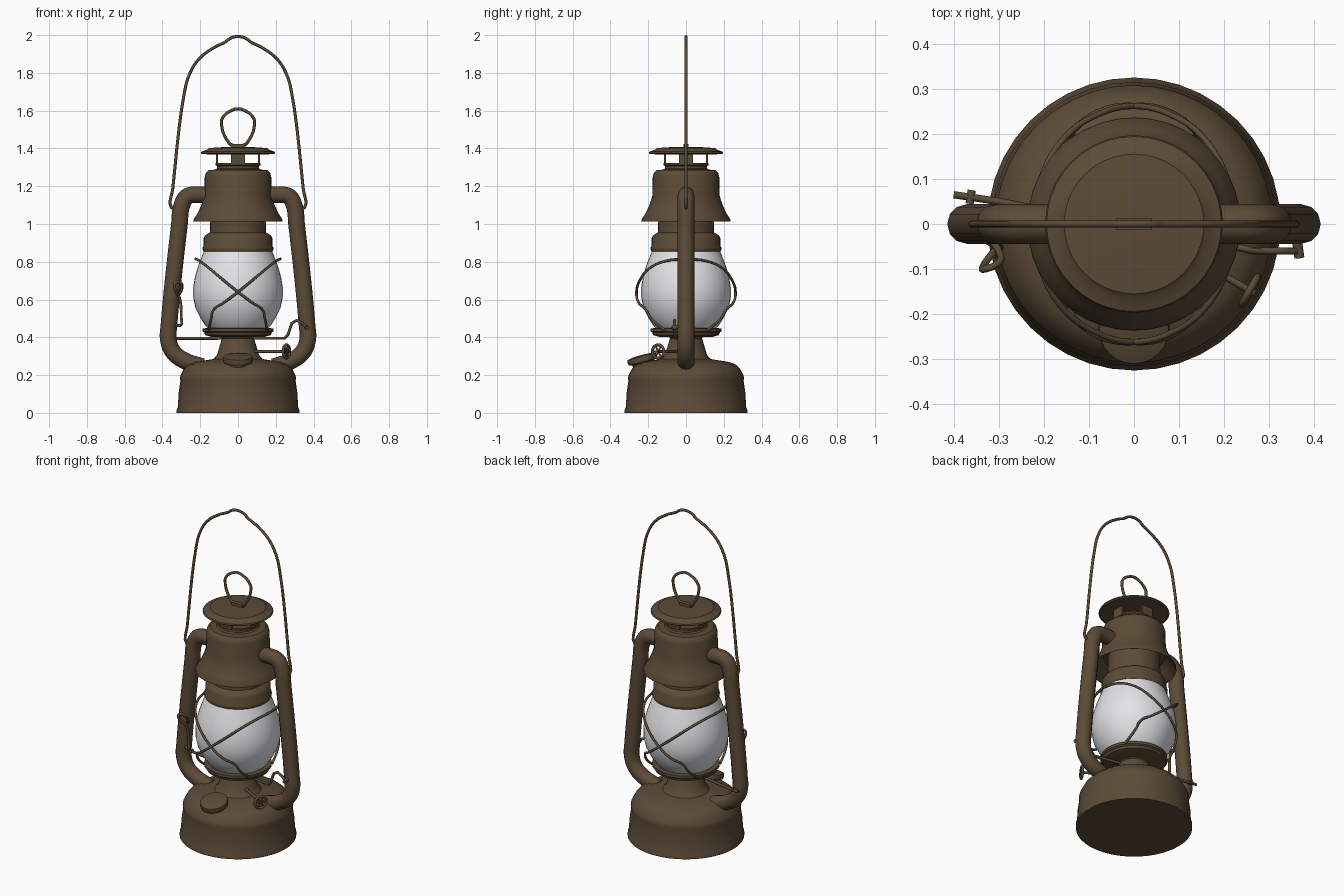
import bpy, bmesh, math
from mathutils import Vector, Matrix

if "Cube" in bpy.data.objects:
    bpy.data.objects.remove(bpy.data.objects["Cube"])


def material(name, color):
    m = bpy.data.materials.new(name)
    m.use_nodes = True
    m.diffuse_color = color
    b = m.node_tree.nodes["Principled BSDF"]
    b.inputs["Base Color"].default_value = color
    b.inputs["Roughness"].default_value = 0.6
    return m


BROWN = material("aged brown metal", (0.108, 0.070, 0.038, 1))
WHITE = material("frosted white glass", (0.80, 0.82, 0.85, 1))


def smooth(ob, angle=35):
    bpy.ops.object.select_all(action="DESELECT")
    ob.select_set(True)
    bpy.context.view_layer.objects.active = ob
    bpy.ops.object.shade_smooth_by_angle(angle=math.radians(angle))


def finish(name, bm, mat=BROWN):
    bmesh.ops.recalc_face_normals(bm, faces=bm.faces)
    me = bpy.data.meshes.new(name)
    bm.to_mesh(me)
    bm.free()
    me.materials.append(mat)
    ob = bpy.data.objects.new(name, me)
    bpy.context.collection.objects.link(ob)
    smooth(ob)
    return ob


def lathe(name, profile, mat=BROWN, steps=40, matrix=Matrix()):
    """Spin a list of (radius, height) points round the z axis."""
    bm = bmesh.new()
    vs = [bm.verts.new((r, 0, z)) for r, z in profile]
    es = [bm.edges.new(p) for p in zip(vs, vs[1:])]
    bmesh.ops.spin(bm, geom=vs + es, cent=(0, 0, 0), axis=(0, 0, 1),
                   angle=math.tau, steps=steps, use_merge=True)
    bmesh.ops.remove_doubles(bm, verts=bm.verts, dist=1e-5)
    bm.transform(matrix)
    return finish(name, bm, mat)


def wire(name, points, radius=0.008, cyclic=False, curved=True, sides=2):
    """Round bar along a path, turned into a mesh."""
    cu = bpy.data.curves.new(name, "CURVE")
    cu.dimensions = "3D"
    cu.bevel_depth = radius
    cu.bevel_resolution = sides
    cu.resolution_u = 5
    cu.use_fill_caps = True
    sp = cu.splines.new("BEZIER")
    sp.bezier_points.add(len(points) - 1)
    for bp, p in zip(sp.bezier_points, points):
        bp.co = p
        bp.handle_left_type = bp.handle_right_type = "AUTO" if curved else "VECTOR"
    sp.use_cyclic_u = cyclic
    cu.materials.append(BROWN)
    ob = bpy.data.objects.new(name, cu)
    bpy.context.collection.objects.link(ob)
    bpy.ops.object.select_all(action="DESELECT")
    ob.select_set(True)
    bpy.context.view_layer.objects.active = ob
    bpy.ops.object.convert(target="MESH")
    ob = bpy.context.object
    smooth(ob, 50)
    return ob


def mirrored(points, sx=1, sy=1):
    return [(x * sx, y * sy, z) for x, y, z in points]


# Fuel tank and burner
lathe("fuel_tank", [(0, 0), (0.325, 0), (0.325, 0.015), (0.318, 0.03), (0.315, 0.1),
                    (0.305, 0.17), (0.308, 0.185), (0.304, 0.2), (0.285, 0.235),
                    (0.26, 0.258), (0.225, 0.27), (0.13, 0.285), (0, 0.285)])
lathe("burner_cone", [(0.14, 0.275), (0.12, 0.295), (0.11, 0.31), (0.085, 0.395),
                      (0.1, 0.41), (0, 0.41)])
lathe("burner_collar", [(0, 0.4), (0.14, 0.402), (0.175, 0.412), (0.178, 0.425),
                        (0.188, 0.432), (0.188, 0.447), (0.15, 0.45), (0, 0.45)])

# Glass globe
lathe("glass_globe", [(0.15, 0.44), (0.172, 0.46), (0.2, 0.505), (0.225, 0.555),
                      (0.237, 0.61), (0.237, 0.665), (0.228, 0.72), (0.212, 0.775),
                      (0.195, 0.82), (0.178, 0.865)], WHITE)

# Chimney, hood and cap
lathe("chimney", [(0, 0.86), (0.183, 0.855), (0.188, 0.865), (0.188, 0.875), (0.182, 0.885),
                  (0.182, 0.925), (0.172, 0.942), (0.148, 0.955), (0.145, 1.1)])
lathe("hood", [(0.145, 1.09), (0.17, 1.09), (0.198, 1.06), (0.228, 1.018), (0.236, 1.014),
               (0.236, 1.022), (0.212, 1.06), (0.192, 1.105), (0.178, 1.15), (0.176, 1.25),
               (0.17, 1.272), (0.155, 1.285), (0.12, 1.288), (0.112, 1.295),
               (0.112, 1.308), (0.12, 1.312), (0.12, 1.322), (0, 1.322)])
lathe("cap", [(0, 1.368), (0.12, 1.368), (0.19, 1.37), (0.197, 1.376), (0.194, 1.383),
              (0.165, 1.393), (0.155, 1.402), (0.08, 1.407), (0, 1.409)])
for i, side in enumerate(("front", "left", "back", "right")):
    bm = bmesh.new()
    bmesh.ops.create_cube(bm, size=1)
    bm.transform(Matrix.Rotation(i * math.pi / 2, 4, "Z")
                 @ Matrix.Translation((0, -0.112, 1.345))
                 @ Matrix.Diagonal((0.075, 0.01, 0.06, 1)))
    finish("vent_post_" + side, bm)

# Lifting loop on the cap
bm = bmesh.new()
bmesh.ops.create_cube(bm, size=1)
bm.transform(Matrix.Translation((0, 0, 1.412)) @ Matrix.Diagonal((0.078, 0.026, 0.024, 1)))
finish("loop_bracket", bm)
half = [(0.035, 0, 1.42), (0.05, 0, 1.432), (0.088, 0, 1.535), (0.08, 0, 1.565),
        (0.03, 0, 1.603)]
wire("cap_loop", half + [(0, 0, 1.61)] + mirrored(half[::-1], -1), 0.008, cyclic=True)

# Carrying handle
half = [(0.325, 0, 1.1), (0.34, 0, 1.085), (0.354, 0, 1.09), (0.345, 0, 1.19),
        (0.283, 0, 1.7), (0.262, 0, 1.78), (0.21, 0, 1.87), (0.125, 0, 1.935),
        (0.07, 0, 1.962), (0.037, 0, 1.985)]
wire("carrying_handle", half + [(0, 0, 1.992)] + mirrored(half[::-1], -1), 0.008)

# Side air tubes
tube = [(0.15, 0, 1.15), (0.22, 0, 1.155), (0.27, 0, 1.145), (0.297, 0, 1.1),
        (0.31, 0, 1.0), (0.366, 0, 0.46), (0.369, 0, 0.39), (0.345, 0, 0.325),
        (0.29, 0, 0.28), (0.19, 0, 0.245)]
for side, s in (("left", 1), ("right", -1)):
    wire("air_tube_" + side, mirrored(tube, s), 0.044, sides=4)

# Crossed globe guard wires
guard = [(-0.225, 0, 0.815), (-0.206, -0.1, 0.806), (-0.155, -0.19, 0.768),
         (-0.08, -0.243, 0.705), (0, -0.262, 0.64), (0.075, -0.25, 0.583),
         (0.13, -0.212, 0.545), (0.142, -0.185, 0.5), (0.155, -0.11, 0.435)]
for face, sy in (("front", 1), ("back", -1)):
    for side, sx in (("a", 1), ("b", -1)):
        wire(f"guard_wire_{face}_{side}", mirrored(guard, sx, sy), 0.007)

# Filler cap, tilted outward
tilt = Matrix.Translation((0, -0.232, 0.285)) @ Matrix.Rotation(math.radians(15), 4, "X")
lathe("filler_cap", [(0, -0.06), (0.055, -0.06), (0.06, -0.02), (0.077, -0.015), (0.08, 0.0),
                     (0.077, 0.014), (0.05, 0.02), (0, 0.022)], steps=24, matrix=tilt)

# Wick wheel on its stalk
axis = Vector((0.87, -0.5, 0))
hub = axis * 0.295 + Vector((0, 0, 0.325))
wire("wick_stalk", [axis * 0.07 + Vector((0, 0, 0.325)), hub + axis * 0.012], 0.008, curved=False)
across = Vector((0.5, 0.87, 0))
rim = [hub + 0.035 * (across * math.cos(a) + Vector((0, 0, math.sin(a))))
       for a in (i * math.tau / 12 for i in range(12))]
wire("wick_wheel", rim, 0.008, cyclic=True)
for i in range(3):
    wire(f"wick_spoke_{i}", [rim[i * 2], rim[i * 2 + 6]], 0.005, curved=False)

# Globe lifting lever running between the tubes
wire("lift_lever", [(-0.4, 0.065, 0.395), (-0.3, 0.05, 0.395), (0.245, -0.055, 0.395),
                    (0.265, -0.06, 0.415), (0.285, -0.06, 0.475), (0.31, -0.06, 0.49),
                    (0.34, -0.06, 0.475), (0.365, -0.06, 0.452)], 0.008, curved=False)
wire("lever_pin", [(-0.365, 0.045, 0.395), (-0.36, 0.075, 0.395)], 0.009, curved=False)
wire("lever_tip", [(0.362, -0.04, 0.455), (0.367, -0.075, 0.45)], 0.011, curved=False)

# Hook with a teardrop loop on the right tube
wire("side_hook", [(-0.33, -0.035, 0.465), (-0.302, -0.05, 0.465), (-0.3, -0.05, 0.5),
                   (-0.31, -0.06, 0.61), (-0.335, -0.095, 0.66), (-0.33, -0.1, 0.69),
                   (-0.3, -0.085, 0.685), (-0.3, -0.06, 0.65), (-0.318, -0.035, 0.62)], 0.008)
